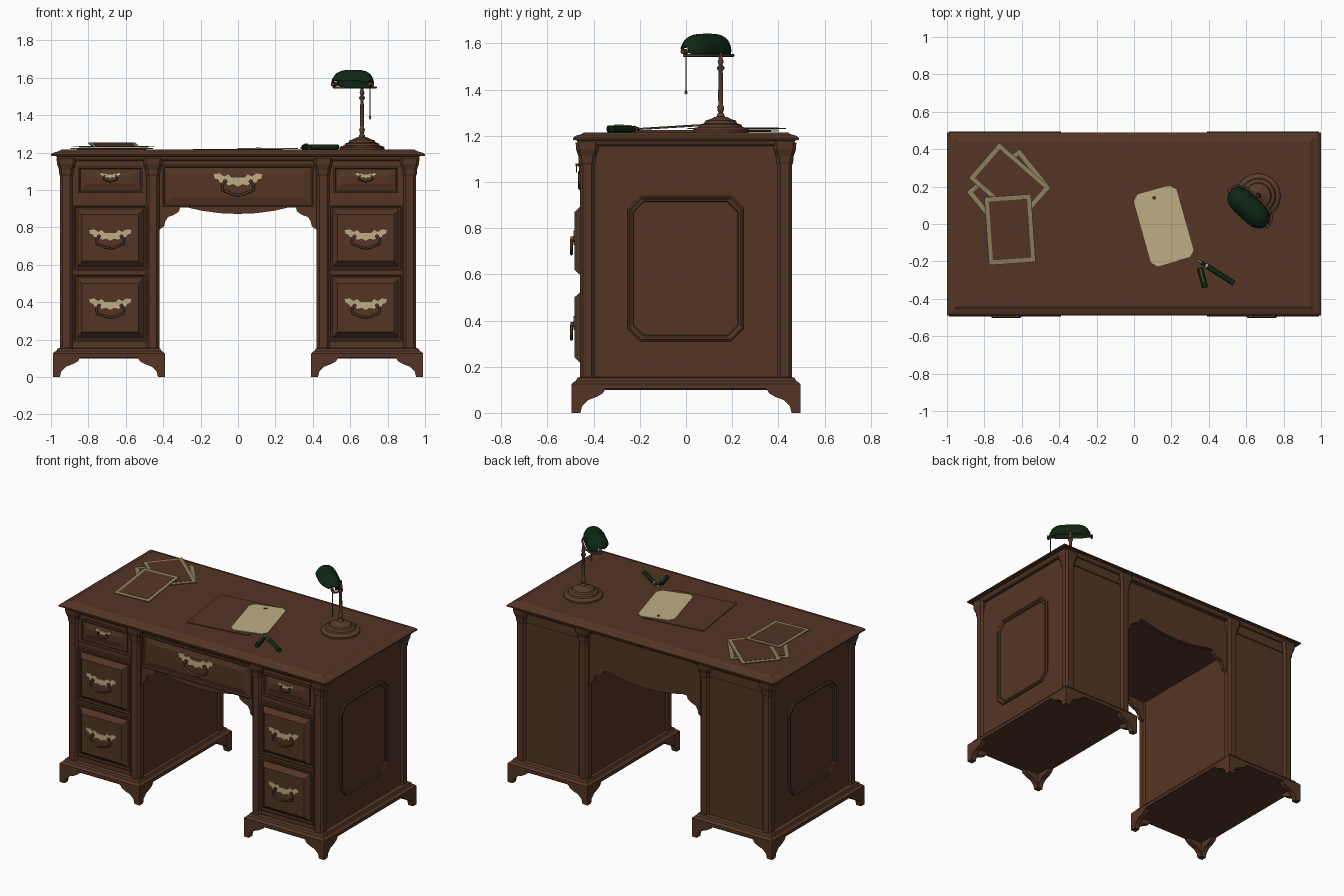
import bpy, bmesh, math
from mathutils import Vector, Matrix

if "Cube" in bpy.data.objects:
    bpy.data.objects.remove(bpy.data.objects["Cube"])


def material(name, rgb):
    m = bpy.data.materials.new(name)
    m.diffuse_color = (*rgb, 1)
    m.use_nodes = True
    m.node_tree.nodes["Principled BSDF"].inputs["Base Color"].default_value = m.diffuse_color
    return m


WOOD = material("brown wood", (.088, .036, .018))
BRASS = material("aged bronze", (.10, .045, .025))
PLATE = material("pale brass", (.52, .42, .23))
PAPER = material("cream paper", (.52, .42, .23))
BORDER = material("print border", (.27, .21, .11))
GREEN = material("dark green", (.004, .02, .007))


def loft(name, rings, mat, wrap=False, smooth=False):
    """Skin a list of equal-length closed rings; cap the ends unless wrapped."""
    bm = bmesh.new()
    rs = [[bm.verts.new(p) for p in r] for r in rings]
    n = len(rs[0])
    pairs = list(zip(rs, rs[1:])) + ([(rs[-1], rs[0])] if wrap else [])
    for a, b in pairs:
        for i in range(n):
            bm.faces.new((a[i], a[(i + 1) % n], b[(i + 1) % n], b[i]))
    if not wrap:
        bm.faces.new(rs[0])
        bm.faces.new(rs[-1])
    bmesh.ops.recalc_face_normals(bm, faces=bm.faces[:])
    me = bpy.data.meshes.new(name)
    bm.to_mesh(me)
    bm.free()
    me.materials.append(mat)
    ob = bpy.data.objects.new(name, me)
    bpy.context.collection.objects.link(ob)
    if smooth:
        bpy.context.view_layer.objects.active = ob
        ob.select_set(True)
        bpy.ops.object.shade_smooth_by_angle(angle=math.radians(40))
        ob.select_set(False)
    return ob


def rect(x0, x1, y0, y1, c=0):
    """Rectangle outline, with cut corners when c > 0."""
    if not c:
        return [(x0, y0), (x1, y0), (x1, y1), (x0, y1)]
    return [(x0 + c, y0), (x1 - c, y0), (x1, y0 + c), (x1, y1 - c),
            (x1 - c, y1), (x0 + c, y1), (x0, y1 - c), (x0, y0 + c)]


def flat(pts, z):
    return [(x, y, z) for x, y in pts]


def front(pts, y):
    return [(x, y, z) for x, z in pts]


def box(name, x0, x1, y0, y1, z0, z1, mat=WOOD, c=0):
    r = rect(x0, x1, y0, y1, c)
    return loft(name, [flat(r, z0), flat(r, z1)], mat)


def lathe(name, profile, centre, mat, n=32):
    cx, cy = centre
    return loft(name, [[(cx + r * math.cos(t), cy + r * math.sin(t), z)
                        for t in (2 * math.pi * i / n for i in range(n))]
                       for r, z in profile], mat, smooth=True)


def tube(name, pts, r, mat):
    cu = bpy.data.curves.new(name, 'CURVE')
    cu.dimensions = '3D'
    cu.bevel_depth, cu.bevel_resolution, cu.use_fill_caps = r, 2, True
    sp = cu.splines.new('POLY')
    sp.points.add(len(pts) - 1)
    for p, q in zip(sp.points, pts):
        p.co = (*q, 1)
    tmp = bpy.data.objects.new("tmp", cu)
    bpy.context.collection.objects.link(tmp)
    bpy.context.view_layer.update()
    me = bpy.data.meshes.new_from_object(tmp.evaluated_get(bpy.context.evaluated_depsgraph_get()))
    bpy.data.objects.remove(tmp)
    me.materials.clear()
    me.materials.append(mat)
    ob = bpy.data.objects.new(name, me)
    bpy.context.collection.objects.link(ob)
    return ob


# --- desk top with sloped edge and moulding
loft("desk_top", [flat(rect(-x, x, -y, y), z) for x, y, z in
     [(.955, .46, 1.155), (.965, .468, 1.165), (.97, .472, 1.18), (1, .49, 1.182),
      (1, .49, 1.19), (.985, .478, 1.2), (.96, .455, 1.206), (.945, .44, 1.215)]], WOOD)


# --- drawer fronts and handles
def drawer(name, x0, x1, z0, z1, y, rise):
    steps = [(0, -.02), (0, .012), (.008, .014), (.014, .008), (.022, .008), (.05, rise)]
    loft(name, [front(rect(x0 + d, x1 - d, z0 + d, z1 - d), y - h) for d, h in steps], WOOD)


HALF = [(0, .018), (.03, .018), (.045, .034), (.065, .024), (.085, .038), (.113, .034),
        (.108, .014), (.092, .01), (.085, -.004), (.06, -.006), (.045, -.018), (.02, -.012),
        (0, -.024)]


def handle(cx, cz, y, s=1):
    out = HALF + [(-u, v) for u, v in HALF[-2:0:-1]]
    pts = [(cx + u * s, cz + v * s) for u, v in out]
    loft("handle_plate", [front(pts, y + .01), front(pts, y - .006)], PLATE)
    bail = [(-.06, 0), (-.075, -.02), (-.07, -.042), (-.045, -.05), (-.025, -.06), (0, -.064)]
    bail += [(-u, v) for u, v in bail[-2::-1]]
    tube("handle_bail", [(cx + u * s, y - .014, cz + v * s) for u, v in bail], .006 * s, BRASS)
    for d in (-.06, .06):
        tube("handle_post", [(cx + d * s, y + .005, cz), (cx + d * s, y - .018, cz)], .011 * s, BRASS)


# --- feet: bracket outline, measured from the outer corner
FOOT = [(0, 0), (.038, 0), (.045, .03), (.07, .055), (.11, .07), (.135, .085), (.15, .11), (0, .11)]
FOOT = [(u - .0, z) for u, z in FOOT]

for s in (-1, 1):
    def bx(name, x0, x1, *a, **k):
        return box(name, min(s * x0, s * x1), max(s * x0, s * x1), *a, **k)
    bx("pedestal_body", .432, .938, -.445, .445, .11, 1.17)
    # plinth moulding
    loft("plinth", [flat(rect(.69 * s - .26 - e, .69 * s + .26 + e, -.455 - e, .455 + e), z)
                    for e, z in [(.035, .1), (.04, .105), (.04, .125), (.03, .135),
                                 (.022, .138), (.015, .152), (0, .156)]], WOOD)
    for cx in (.455, .918):
        for cy in (-.428, .428):
            # corner pilaster with cap
            bx("corner_pilaster", cx - .034, cx + .034, cy - .032, cy + .032, .15, 1.17, c=.014)
            loft("pilaster_cap", [flat(rect(s * cx - .032 - e, s * cx + .032 + e, cy - .03 - e,
                                            cy + .03 + e, .014), z)
                                  for e, z in [(0, 1.07), (.006, 1.085), (.008, 1.11),
                                               (.018, 1.14), (.02, 1.17)]], WOOD)
            # two bracket plates per foot
            ox, dx = (.39, 1) if cx < .6 else (.99, -1)
            oy, dy = (-.495, 1) if cy < 0 else (.495, -1)
            loft("foot_front", [[(s * (ox + dx * u), oy + dy * t, z) for u, z in FOOT]
                                for t in (0, .036)], WOOD)
            loft("foot_side", [[(s * (ox + dx * t), oy + dy * u, z) for u, z in FOOT]
                               for t in (0, .036)], WOOD)
    # raised moulding on outer side
    rings = [(0, -.004), (0, .008), (.007, .014), (.015, .008), (.023, .008), (.028, -.004)]
    loft("side_panel_moulding", [[(s * (.938 + h), y, z) for y, z in
                                  rect(-.253 + d, .25 - d, .31 + d, .94 - d, .055 - d * .4)]
                                 for d, h in rings], WOOD, wrap=True)
    # back rail and back panel
    bx("back_rail", .49, .885, .44, .452, 1.09, 1.17)
    # drawers
    c = .683 * s
    drawer("top_drawer", c - .172, c + .172, .985, 1.125, -.445, .016)
    drawer("middle_drawer", c - .2, c + .2, .57, .92, -.445, .038)
    drawer("bottom_drawer", c - .2, c + .2, .19, .55, -.445, .038)
    bx("drawer_rail", .49, .88, -.452, -.44, .935, .965)
    handle(c, 1.075, -.46, .5)
    handle(c, .752, -.482)
    handle(c, .382, -.482)

# --- kneehole section: carcass, drawer and shaped aprons
box("centre_carcass", -.435, .435, -.425, .425, .93, 1.17)
drawer("centre_drawer", -.405, .405, .91, 1.135, -.43, .016)
handle(0, 1.045, -.446, 1.15)
edge = [(0, .872), (.1, .876), (.2, .89), (.27, .907), (.31, .907), (.315, .885), (.34, .868),
        (.375, .855), (.39, .83), (.395, .805), (.425, .785), (.43, 1.17)]
apron = edge + [(-x, z) for x, z in edge[:0:-1]]
for s in (-1, 1):
    loft("kneehole_apron", [front(apron, s * .405), front(apron, s * .432)], WOOD)


# --- flat things lying on the desk
def sheet(name, w, h, t, loc, rot, mat, tilt=0, c=0):
    ob = box(name, -w / 2, w / 2, -h / 2, h / 2, -t / 2, t / 2, mat, c)
    ob.matrix_world = (Matrix.Translation(loc) @ Matrix.Rotation(math.radians(rot), 4, 'Z')
                       @ Matrix.Rotation(math.radians(tilt), 4, 'X'))


for loc, rot, tilt in [((-.675, .19, 1.221), -51, 0), ((-.665, .22, 1.231), 49, 0),
                       ((-.663, -.03, 1.24), 4, 3.5)]:
    sheet("print_border", .25, .365, .005, loc, rot, BORDER, tilt)
    sheet("print_picture", .205, .315, .008, loc, rot, WOOD, tilt)
sheet("desk_blotter", .42, .45, .006, (0, -.04, 1.217), 8, WOOD)
sheet("parchment", .24, .4, .004, (.16, -.01, 1.222), 15.7, PAPER, c=.03)
lathe("ink_spot", [(.011, 1.22), (.011, 1.226)], (.108, .14), WOOD, 12)

# --- pen and its cap
Z = 1.229
tube("pen_barrel", [(.39, -.225, Z), (.535, -.318, Z)], .013, GREEN)
tube("pen_band", [(.383, -.221, Z), (.392, -.226, Z)], .0145, PLATE)
tube("pen_grip", [(.36, -.207, Z), (.385, -.222, Z)], .009, GREEN)
tube("pen_nib", [(.335, -.192, Z - .006), (.362, -.208, Z - .002)], .005, PLATE)
tube("pen_cap", [(.352, -.235, Z), (.38, -.34, Z)], .015, GREEN)
tube("cap_clip", [(.354, -.24, Z + .015), (.372, -.31, Z + .017)], .003, PLATE)

# --- lamp base and stem
C = (.663, .15)
lathe("lamp_base", [(.12, 1.21), (.12, 1.226), (.112, 1.234), (.095, 1.238), (.09, 1.248),
                    (.072, 1.254), (.066, 1.266), (.045, 1.272), (.03, 1.28), (.012, 1.285)], C, BRASS)
lathe("lamp_stem", [(.02, 1.275), (.014, 1.295), (.009, 1.3), (.014, 1.31), (.015, 1.325),
                    (.009, 1.335), (.011, 1.36), (.009, 1.48), (.016, 1.49), (.016, 1.497),
                    (.008, 1.505), (.013, 1.52), (.008, 1.535), (.01, 1.55), (.003, 1.56)], C, BRASS, 16)

# --- lamp shade: rounded half trough, open below
A = Vector((.73, -.68, 0)).normalized()
B = Vector((A.y, -A.x, 0))            # towards the user
O = Vector((.612, .085, 1.565))
outer, inner = [], []
for i in range(17):
    f = -1 + i / 8
    k = max(.3, (1 - abs(f) ** 4) ** .5)
    for lst, g in ((outer, 1), (inner, .93)):
        arc = [(.068 * k * g * math.cos(t), .078 * k * g * math.sin(t))
               for t in (math.pi * j / 14 for j in range(15))]
        lst.append([(f * .132 * g, u, v) for u, v in arc])
tilt = math.radians(18)


def place(p):
    a, u, v = p
    return O + A * a + B * (u * math.cos(tilt) - v * math.sin(tilt)) \
        + Vector((0, 0, u * math.sin(tilt) + v * math.cos(tilt)))


shade = loft("lamp_shade", [[place(p) for p in o + n[::-1]] for o, n in zip(outer, inner)],
             GREEN, smooth=True)

# --- yoke holding the shade, pivots and pull chain
yoke = []
for i in range(17):
    t = math.pi * i / 16
    p = O + A * (.14 * math.cos(t)) - B * (.078 * math.sin(t) ** .6)
    yoke.append((p.x, p.y, 1.548))
tube("lamp_yoke", yoke, .006, BRASS)
for s in (-1, 1):
    tube("shade_pivot", [O + A * s * .12, O + A * s * .148], .011, BRASS)
tube("pull_chain", [(.706, 0, 1.56), (.706, 0, 1.39)], .0025, BRASS)
lathe("chain_knob", [(.002, 1.398), (.006, 1.392), (.006, 1.384), (.002, 1.378)], (.706, 0), BRASS, 10)
